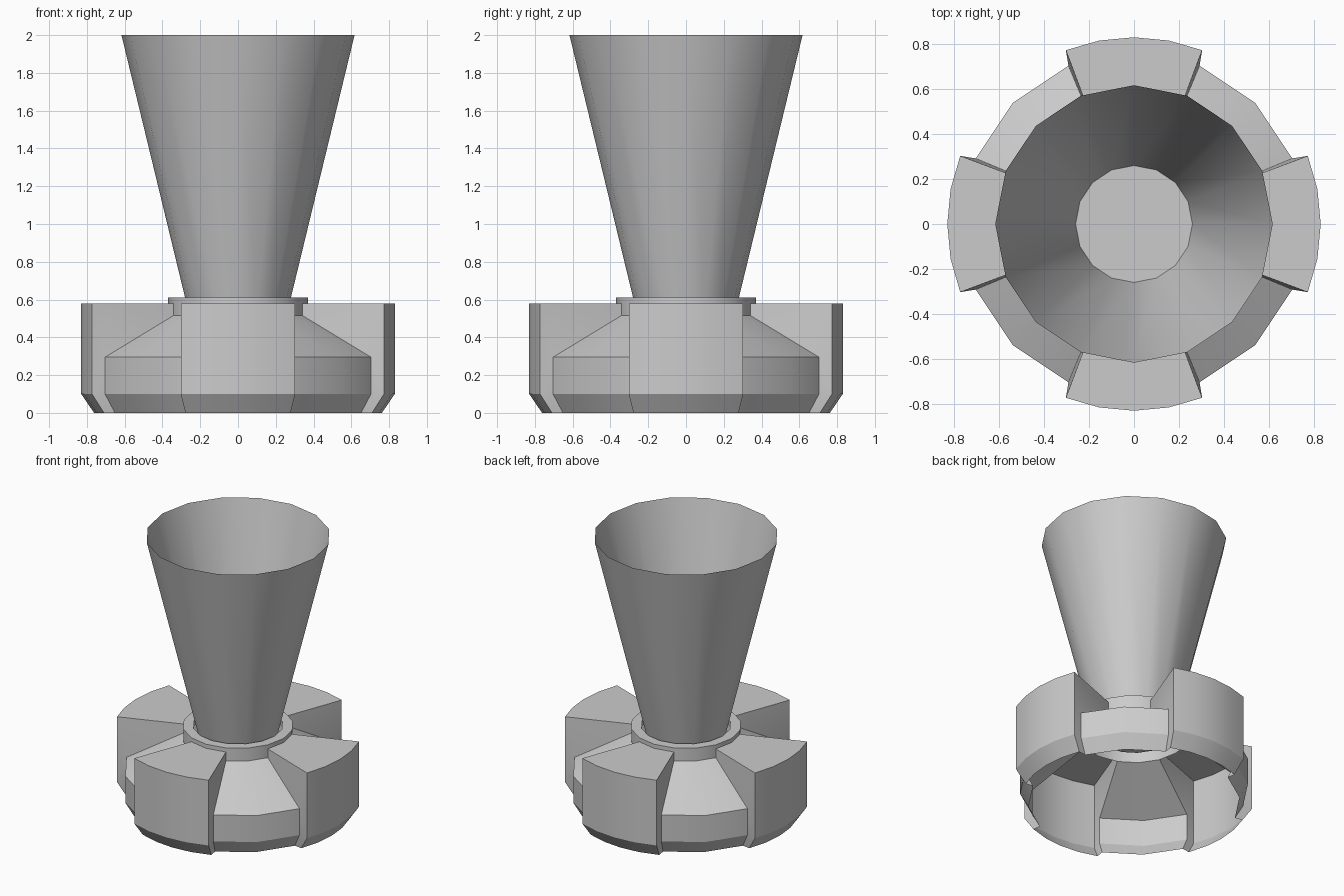
import bpy, bmesh
from math import radians, cos, sin

if "Cube" in bpy.data.objects:
    bpy.data.objects.remove(bpy.data.objects["Cube"])

def pt(r, a, z):
    return (r * cos(radians(a)), r * sin(radians(a)), z)

def finish(name, bm):
    bmesh.ops.remove_doubles(bm, verts=bm.verts, dist=0.0005)
    bmesh.ops.recalc_face_normals(bm, faces=bm.faces)
    me = bpy.data.meshes.new(name)
    bm.to_mesh(me)
    bm.free()
    ob = bpy.data.objects.new(name, me)
    bpy.context.collection.objects.link(ob)
    bpy.ops.object.select_all(action='DESELECT')
    bpy.context.view_layer.objects.active = ob
    ob.select_set(True)
    bpy.ops.object.shade_smooth_by_angle(angle=radians(25))
    return ob

def face(bm, pts):
    bm.faces.new([bm.verts.new(p) for p in pts])

def sweep(bm, columns):
    """Skin quads between neighbouring columns of points."""
    for c, d in zip(columns, columns[1:]):
        for i in range(len(c) - 1):
            face(bm, (c[i], d[i], d[i + 1], c[i + 1]))

def revolve(bm, profile, angles):
    sweep(bm, [[pt(r, a, z) for r, z in profile] for a in angles])

FULL = [22.5 * i for i in range(17)]
BODY = [(0.37, 0.515), (0.762, 0.295), (0.762, 0.1), (0.705, 0)]
LUG = [(0.83, 0.58), (0.83, 0.1), (0.762, 0)]

# Open-bottomed base: sloping panels alternating with raised lugs
bm = bmesh.new()
for q in range(4):
    base = 90 * q
    revolve(bm, BODY, [base + a for a in (22.5, 45, 67.5)])
    cols = []
    for k in range(-2, 3):
        inner = pt(0.37, base + 11.25 * k, 0.58)
        if k % 2:  # keep inner edge on the 16-sided collar
            inner = pt(0.37 * cos(radians(11.25)), base + 11.25 * k, 0.58)
        cols.append([inner] + [pt(r, base + 10.7 * k, z) for r, z in LUG])
    sweep(bm, cols)
    # side walls joining each lug to the panels
    for s, col in ((-1, cols[0]), (1, cols[-1])):
        edge = [pt(r, base + 22.5 * s, z) for r, z in BODY]
        sweep(bm, [edge, col])
finish("lugged_base", bm)

# Collar around the funnel foot
bm = bmesh.new()
revolve(bm, [(0.37, 0.515), (0.37, 0.61), (0.30, 0.61), (0.30, 0.57)], FULL)
finish("collar", bm)

# Thin flared funnel with a closed foot
bm = bmesh.new()
revolve(bm, [(0.617, 2.0), (0.26, 0.527)], FULL)
face(bm, [pt(0.26, a, 0.527) for a in FULL[:-1]])
finish("flared_funnel", bm)
